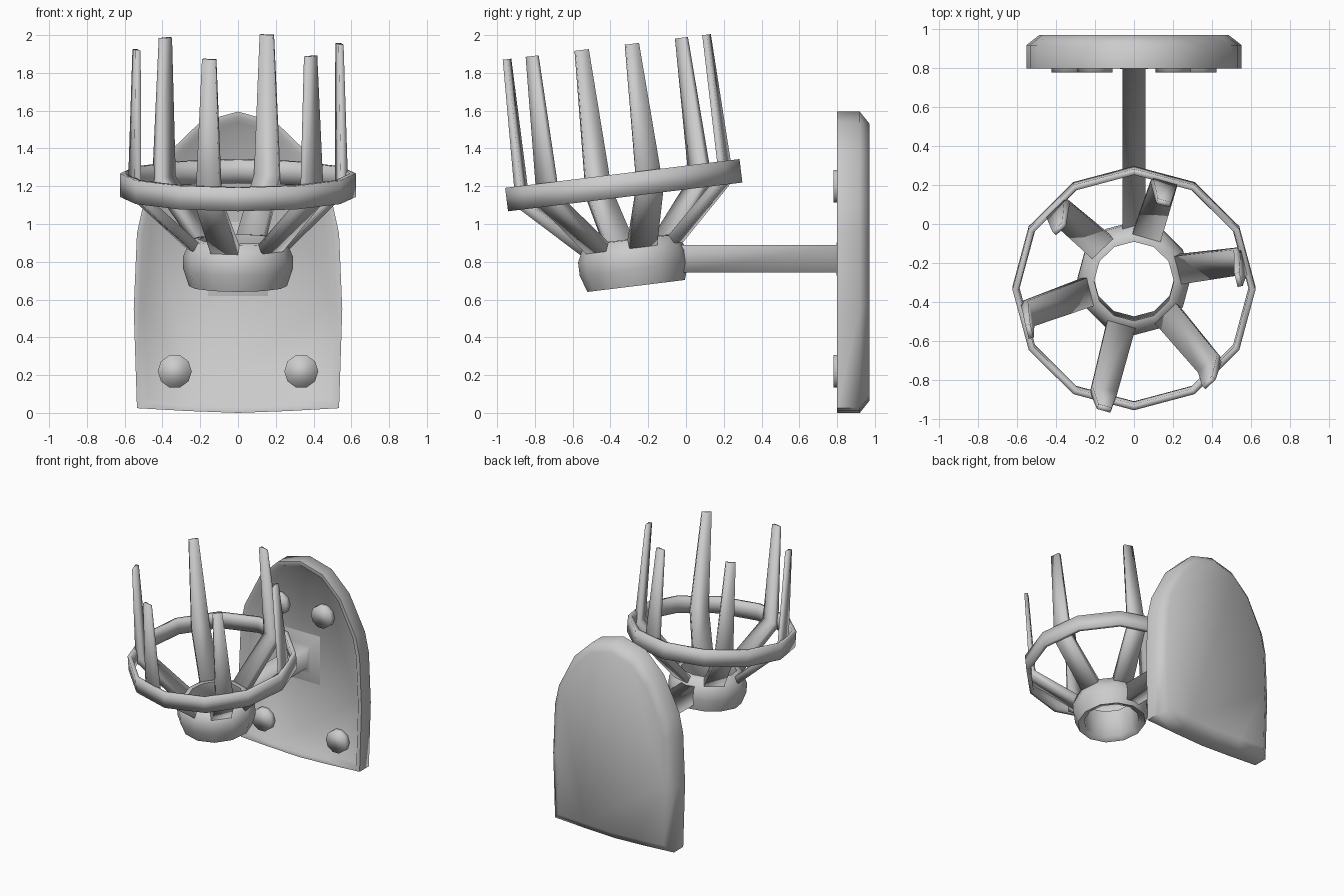
import bpy, bmesh, math
from mathutils import Matrix

if "Cube" in bpy.data.objects:
    bpy.data.objects.remove(bpy.data.objects["Cube"])

# tilted frame shared by cup, hoop and prongs
TILT = Matrix.Translation((0, -0.264, 0.672)) @ Matrix.Rotation(math.radians(7), 4, 'X')


def make(name, verts, faces, matrix=None, angle=60):
    me = bpy.data.meshes.new(name)
    me.from_pydata([tuple(v) for v in verts], [], faces)
    if matrix:
        me.transform(matrix)
    bm = bmesh.new()
    bm.from_mesh(me)
    bmesh.ops.recalc_face_normals(bm, faces=bm.faces)
    bm.to_mesh(me)
    bm.free()
    ob = bpy.data.objects.new(name, me)
    bpy.context.collection.objects.link(ob)
    bpy.ops.object.select_all(action='DESELECT')
    ob.select_set(True)
    bpy.context.view_layer.objects.active = ob
    bpy.ops.object.shade_smooth_by_angle(angle=math.radians(angle))
    return ob


def loft(name, rings, matrix=None, angle=60):
    """Skin a list of equal-sized loops and cap both ends."""
    n = len(rings[0])
    faces = [(k * n + i, k * n + (i + 1) % n, (k + 1) * n + (i + 1) % n, (k + 1) * n + i)
             for k in range(len(rings) - 1) for i in range(n)]
    faces += [tuple(range(n)), tuple(range((len(rings) - 1) * n, len(rings) * n))]
    return make(name, [v for r in rings for v in r], faces, matrix, angle)


def lathe(name, profile, matrix, sides=12, angle=60):
    """Revolve a closed (radius, height) profile."""
    m = len(profile)
    verts = [(r * math.cos(2 * math.pi * i / sides), r * math.sin(2 * math.pi * i / sides), h)
             for i in range(sides) for r, h in profile]
    faces = [(i * m + j, i * m + (j + 1) % m,
              (i + 1) % sides * m + (j + 1) % m, (i + 1) % sides * m + j)
             for i in range(sides) for j in range(m)]
    return make(name, verts, faces, matrix, angle)


# arched wall plate with raised front rim and chamfered back
half = [(0.27, 0.01), (0.535, 0.025), (0.552, 0.55), (0.535, 0.95), (0.5, 1.11),
        (0.36, 1.385), (0.2, 1.54)]
outline = [(0, 0.0)] + half + [(0, 1.595)] + [(-x, z) for x, z in reversed(half)]


def plate_loop(y, inset):
    sx, sz = 1 - inset / 0.55, 1 - inset / 0.8
    return [(x * sx, y, 0.8 + (z - 0.8) * sz) for x, z in outline]


loft("wall_plate", [plate_loop(0.83, 0.055), plate_loop(0.80, 0.03), plate_loop(0.80, 0.0),
                    plate_loop(0.92, 0.0), plate_loop(0.972, 0.065)])


def disc(cx, cz, rx, rz, y, sides):
    return [(cx + rx * math.cos(2 * math.pi * i / sides), y,
             cz + rz * math.sin(2 * math.pi * i / sides)) for i in range(sides)]


def box(hx, hz, y):
    return [(x * hx, y, 0.815 + z * hz) for x, z in ((-1, -1), (1, -1), (1, 1), (-1, 1))]


# four rivets
for x, z in ((0.335, 0.22), (0.2, 1.2)):
    for s in (-1, 1):
        loft("rivet", [disc(s * x, z, 0.09, 0.09, y, 10) for y in (0.85, 0.78)], angle=180)

# square arm, flaring where it meets the plate
loft("arm", [box(0.06, 0.073, -0.04), box(0.06, 0.073, 0.797),
             box(0.09, 0.115, 0.8), box(0.17, 0.21, 0.835)], angle=100)

# open cup and hoop
lathe("cup", [(0.26, 0.0), (0.29, 0.09), (0.29, 0.16), (0.25, 0.245), (0.205, 0.25), (0.21, 0.02)],
      TILT, angle=70)
lathe("hoop", [(0.625, 0.475), (0.625, 0.6), (0.594, 0.6), (0.588, 0.54), (0.594, 0.475)],
      TILT, angle=100)

# six bent, tapering prongs: outer (r, h), inner (r, h), half width
sections = [((0.265, 0.2), (0.215, 0.23), 0.075), ((0.585, 0.495), (0.545, 0.53), 0.068),
            ((0.567, 1.275), (0.54, 1.275), 0.036)]
for k in range(6):
    rings = [[(o[0], -w, o[1]), (o[0], w, o[1]), (i[0], w, i[1]), (i[0], -w, i[1])]
             for o, i, w in sections]
    loft("prong", rings, TILT @ Matrix.Rotation(math.radians(14 + 60 * k), 4, 'Z'), angle=120)
